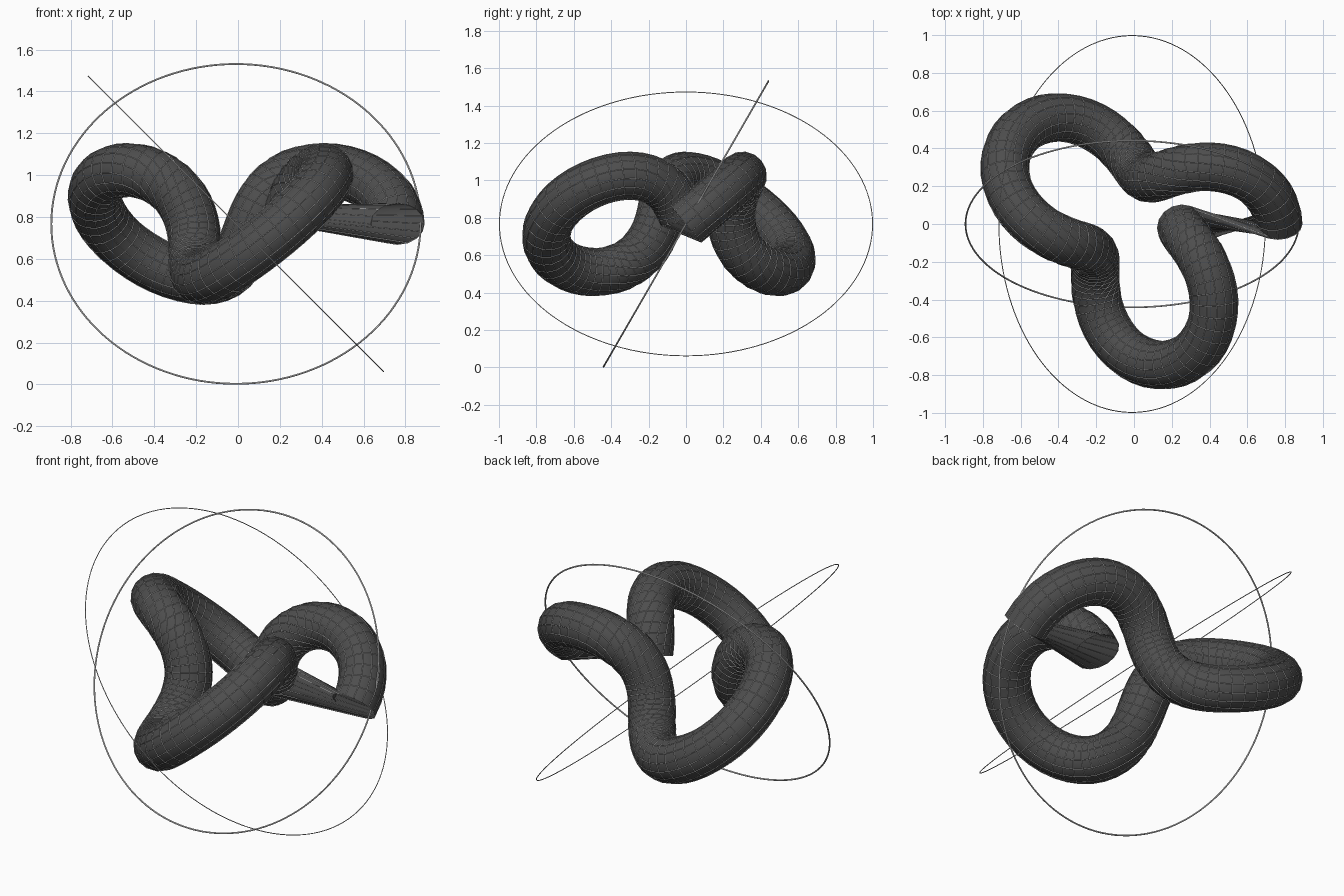
import bpy, bmesh, math
from mathutils import Vector, Matrix

if "Cube" in bpy.data.objects:
    bpy.data.objects.remove(bpy.data.objects["Cube"])

CENTRE = Vector((-0.01, 0, 0.767))
SEGMENTS, SIDES = 100, 16
RADIUS, TUBE = 0.515, 0.1275


def material(name, rgb):
    m = bpy.data.materials.new(name)
    m.diffuse_color = (*rgb, 1.0)
    m.use_nodes = True
    m.node_tree.nodes["Principled BSDF"].inputs["Base Color"].default_value = m.diffuse_color
    return m


charcoal = material("charcoal", (0.075, 0.075, 0.075))
pale_grey = material("pale_grey", (0.8, 0.8, 0.8))


def add_object(name, bm, mat):
    me = bpy.data.meshes.new(name)
    bm.to_mesh(me)
    bm.free()
    ob = bpy.data.objects.new(name, me)
    bpy.context.collection.objects.link(ob)
    me.materials.append(mat)
    return ob


def smooth(ob):
    bpy.ops.object.select_all(action='DESELECT')
    ob.select_set(True)
    bpy.context.view_layer.objects.active = ob
    bpy.ops.object.shade_smooth_by_angle(angle=math.radians(40))


def knot_point(u):
    # one turn round the axis while winding two and a half times round a torus
    w = 2.5 * u
    r = RADIUS * (1 + 0.5 * math.cos(w))
    return Vector((r * math.cos(u), r * math.sin(u), 0.5 * RADIUS * math.sin(w)))


def knot_tube(radius):
    # the last ring joins the first with a twisted straight bridge
    bm = bmesh.new()
    rings = []
    for i in range(SEGMENTS):
        u = 2 * math.pi * i / SEGMENTS
        p, q = knot_point(u), knot_point(u + 0.01)
        tangent = q - p
        side = tangent.cross(p + q).normalized()
        normal = side.cross(tangent).normalized()
        ring = []
        for j in range(SIDES):
            v = 2 * math.pi * j / SIDES
            offset = side * math.sin(v) - normal * math.cos(v)
            ring.append(bm.verts.new(CENTRE + p + offset * radius))
        rings.append(ring)
    for i in range(SEGMENTS):
        a, b = rings[i], rings[(i + 1) % SEGMENTS]
        for j in range(SIDES):
            k = (j + 1) % SIDES
            bm.faces.new((a[j], b[j], b[k], a[k]))
    bmesh.ops.recalc_face_normals(bm, faces=bm.faces)
    return bm


# Winding tube
smooth(add_object("winding_tube", knot_tube(TUBE), charcoal))

# Fine pale grid lying on the tube
grid = add_object("surface_grid", knot_tube(TUBE + 0.0005), pale_grey)
wire = grid.modifiers.new("wire", 'WIREFRAME')
wire.thickness = 0.004
wire.offset = 0
wire.use_even_offset = False


# Thin orbit rings around the tube
def orbit_ring(name, radius, thickness, rotation):
    bpy.ops.mesh.primitive_torus_add(
        major_radius=radius, minor_radius=thickness,
        major_segments=128, minor_segments=8)
    ob = bpy.context.object
    ob.name = name
    ob.data.transform(Matrix.Translation(CENTRE) @ rotation)
    ob.data.materials.append(pale_grey)
    smooth(ob)


orbit_ring("inner_orbit_ring", 0.882, 0.0045, Matrix.Rotation(math.radians(60), 4, 'X'))
orbit_ring("outer_orbit_ring", 0.9975, 0.0025, Matrix.Rotation(math.radians(45), 4, 'Y'))
